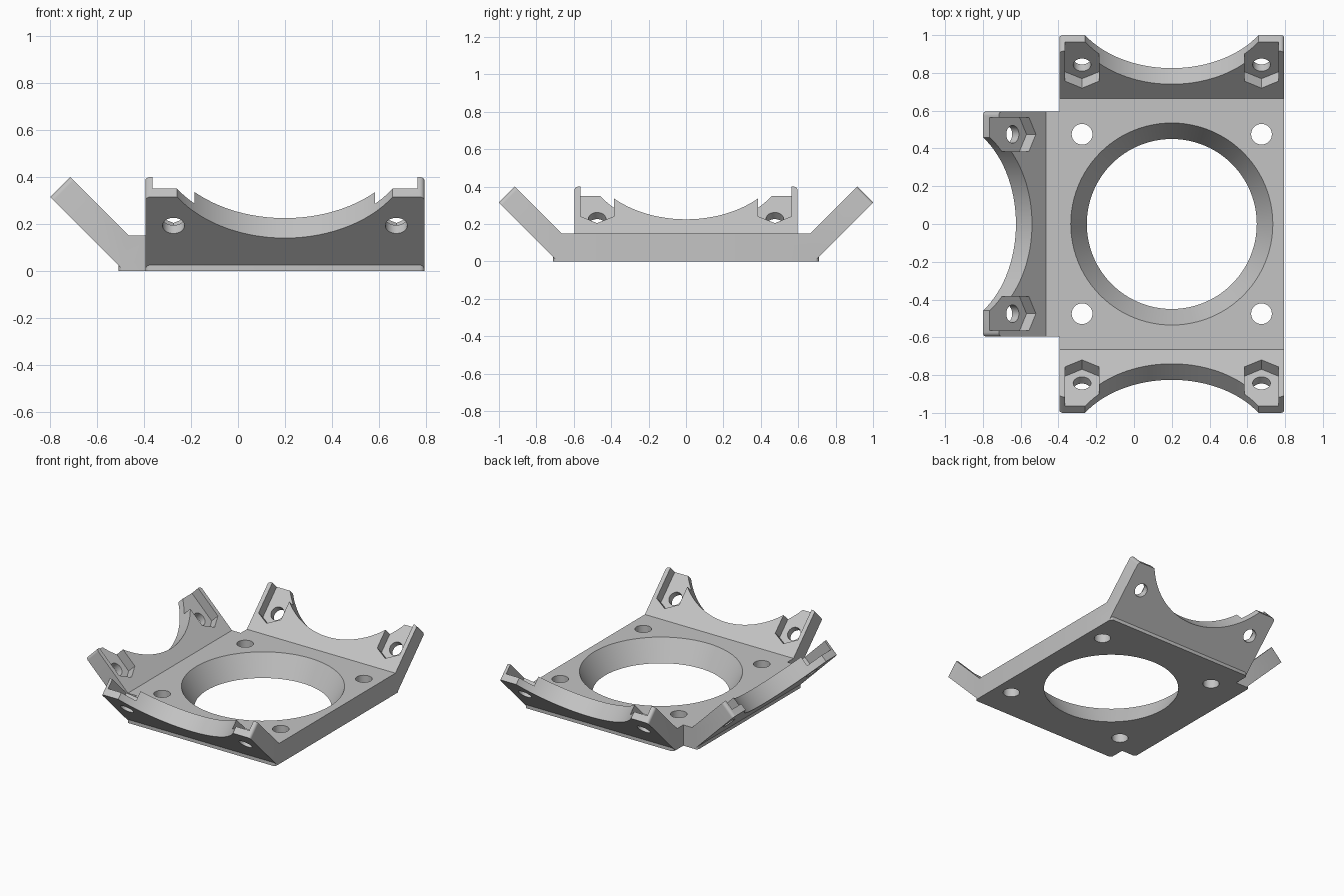
import bpy, bmesh, math
from mathutils import Matrix, Vector

cube = bpy.data.objects.get("Cube")
if cube:
    bpy.data.objects.remove(cube, do_unlink=True)

CX = 0.2          # centre of the square plate and its ring opening
HALF = 0.595      # half width of every flange
LIP = 0.71        # distance from the centre to the plate's outer edge
PITCH = 0.475     # screw hole offset from the centre lines
CENTRE = Matrix.Translation((CX, 0, 0))

grey = bpy.data.materials.new("light_grey")
grey.use_nodes = True
grey.diffuse_color = (0.55, 0.55, 0.55, 1)
grey.node_tree.nodes["Principled BSDF"].inputs["Base Color"].default_value = (0.55, 0.55, 0.55, 1)


def add_object(name, bm, matrix):
    bmesh.ops.recalc_face_normals(bm, faces=bm.faces)
    bm.transform(matrix)
    mesh = bpy.data.meshes.new(name)
    bm.to_mesh(mesh)
    bm.free()
    mesh.materials.append(grey)
    obj = bpy.data.objects.new(name, mesh)
    bpy.context.collection.objects.link(obj)
    return obj


def prism(points, low, high):
    """Extrude a flat outline along local z."""
    bm = bmesh.new()
    face = bm.faces.new([bm.verts.new((x, y, low)) for x, y in points])
    moved = bmesh.ops.extrude_face_region(bm, geom=[face])["geom"]
    verts = [g for g in moved if isinstance(g, bmesh.types.BMVert)]
    bmesh.ops.translate(bm, verts=verts, vec=(0, 0, high - low))
    return bm


def cylinder(r_low, r_high, low, high, sides, x=0, y=0):
    bm = bmesh.new()
    bmesh.ops.create_cone(bm, cap_ends=True, segments=sides, radius1=r_low, radius2=r_high,
                          depth=high - low,
                          matrix=Matrix.Translation((x, y, (low + high) / 2)))
    return bm


def round_edges(bm, rule):
    edges = [e for e in bm.edges if rule(e.verts[0].co, e.verts[1].co)]
    bmesh.ops.bevel(bm, geom=edges, offset=0.02, segments=4, profile=0.5, affect='EDGES')


def plate(name, inner, matrix):
    """Slab with its corners at the outer edge rounded."""
    bm = prism([(-HALF, inner), (HALF, inner), (HALF, LIP), (-HALF, LIP)], 0, 0.15)
    round_edges(bm, lambda a, b: abs(a.y) > 0.7 and (a.xy - b.xy).length < 0.001)
    return add_object(name, bm, matrix)


def flange(matrix):
    """Sloping panel with rounded tip corners."""
    outline = [(0.5, 0), (0.685, 0), (1.0, 0.315), (0.915, 0.4), (0.665, 0.15), (0.5, 0.15)]
    bm = prism(outline, -HALF, HALF)
    round_edges(bm, lambda a, b: min(a.x, b.x) > 0.9 and abs(a.x - b.x) > 0.05)
    return add_object("flange", bm, matrix)


def combine(target, tool, operation):
    mod = target.modifiers.new(operation.lower(), 'BOOLEAN')
    mod.operation, mod.solver, mod.object = operation, 'EXACT', tool
    graph = bpy.context.evaluated_depsgraph_get()
    mesh = bpy.data.meshes.new_from_object(target.evaluated_get(graph))
    target.modifiers.clear()
    target.data = mesh
    bpy.data.objects.remove(tool, do_unlink=True)


def cut(target, bm, matrix):
    combine(target, add_object("cutter", bm, matrix), 'DIFFERENCE')


def axes(x, y, z):
    """Matrix whose columns are the given directions."""
    return Matrix((x, y, z)).transposed().to_4x4()


# Directions of the back, side and front flanges
turns = [CENTRE @ Matrix.Rotation(math.radians(a), 4, 'Z') for a in (0, 90, 180)]

# Plate, its side extension and the three sloping flanges
bracket = plate("angled_mounting_bracket", -LIP, CENTRE)
combine(bracket, plate("side_extension", 0.5, turns[1]), 'UNION')
upright = axes(Vector((0, 1, 0)), Vector((0, 0, 1)), Vector((1, 0, 0)))
for turn in turns:
    combine(bracket, flange(turn @ upright), 'UNION')

# Tapered ring opening and plate screw holes
slope = 0.085 / 0.15
cut(bracket, cylinder(0.45 - 0.05 * slope, 0.535 + 0.05 * slope, -0.05, 0.2, 96), CENTRE)
for x in (-PITCH, PITCH):
    for y in (-PITCH, PITCH):
        cut(bracket, cylinder(0.055, 0.055, -0.1, 0.3, 32, x, y), CENTRE)

# Arch, screw holes and open nut pockets on each flange
d = math.sqrt(0.5)
on_flange = Matrix.Translation((0, 0.878, 0.193)) @ axes(
    Vector((1, 0, 0)), Vector((0, d, d)), Vector((0, -d, d)))
for turn in turns:
    frame = turn @ on_flange
    cut(bracket, cylinder(0.55, 0.55, -0.1, 0.2, 96, 0, PITCH), frame)
    for u in (-PITCH, PITCH):
        cut(bracket, cylinder(0.047, 0.047, -0.1, 0.2, 32, u, 0), frame)
        pocket = [(u - 0.09, -0.052), (u, -0.104), (u + 0.09, -0.052),
                  (u + 0.09, 0.4), (u - 0.09, 0.4)]
        cut(bracket, prism(pocket, 0.05, 0.2), frame)

# Smooth curved walls, crisp edges
bpy.ops.object.select_all(action='DESELECT')
bracket.select_set(True)
bpy.context.view_layer.objects.active = bracket
bpy.ops.object.shade_smooth_by_angle(angle=math.radians(30))
